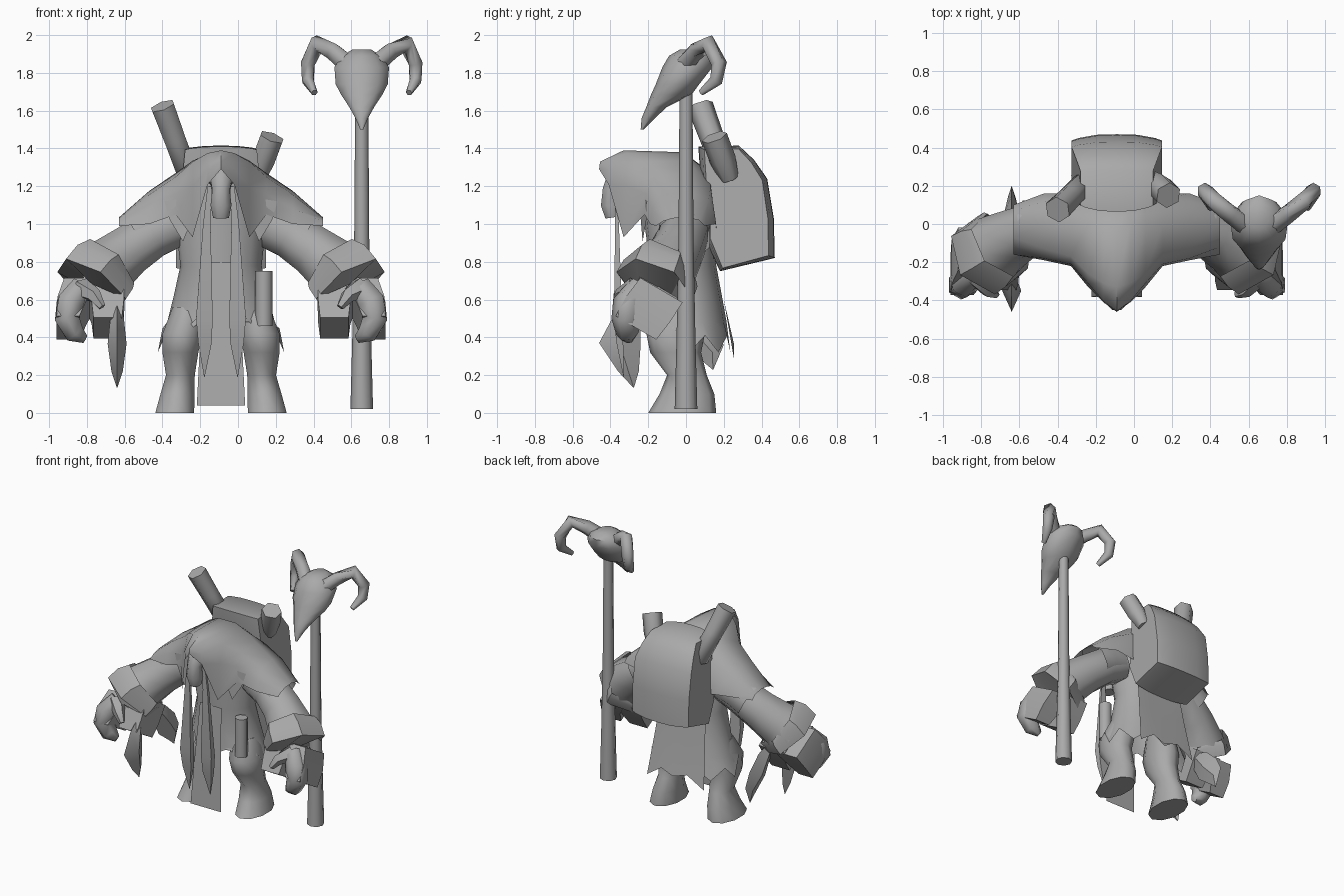
import bpy, bmesh, math
from mathutils import Vector

CX = -0.09  # symmetry plane of the figure

mat = bpy.data.materials.new("clay_grey")
mat.diffuse_color = (0.4, 0.4, 0.4, 1)


def loft(name, rings, closed=True, caps=True, angle=60):
    """Skin a list of equal-length point rings."""
    bm = bmesh.new()
    rows = [[bm.verts.new(p) for p in r] for r in rings]
    n = len(rows[0])
    for a, b in zip(rows, rows[1:]):
        for i in range(n if closed else n - 1):
            j = (i + 1) % n
            bm.faces.new((a[i], a[j], b[j], b[i]))
    if caps and closed:
        bm.faces.new(rows[0])
        bm.faces.new(rows[-1])
    bmesh.ops.remove_doubles(bm, verts=bm.verts, dist=0.0005)
    bmesh.ops.recalc_face_normals(bm, faces=bm.faces)
    me = bpy.data.meshes.new(name)
    bm.to_mesh(me)
    bm.free()
    me.materials.append(mat)
    me.shade_smooth()
    me.set_sharp_from_angle(angle=math.radians(angle))
    ob = bpy.data.objects.new(name, me)
    bpy.context.collection.objects.link(ob)
    return ob


def tube(name, path, n=6, flat=1.0, caps=True, angle=65):
    """Tube through (x, y, z, radius) points."""
    pts = [Vector(p[:3]) for p in path]
    rings = []
    for i, p in enumerate(path):
        t = (pts[min(i + 1, len(pts) - 1)] - pts[max(i - 1, 0)]).normalized()
        side = Vector((0, 1, 0)).cross(t)
        if side.length < 0.1:
            side = Vector((1, 0, 0))
        side.normalize()
        up = t.cross(side)
        rings.append([pts[i] + p[3] * (side * math.cos(a) + up * flat * math.sin(a))
                      for a in (2 * math.pi * (k + 0.5) / n for k in range(n))])
    return loft(name, rings, caps=caps, angle=angle)


def sided(side, path):
    """Offsets from the symmetry plane to world points."""
    return [(CX + side * p[0],) + tuple(p[1:]) for p in path]


def oval(z, rx, y0, y1, n=16, cx=CX):
    return [(cx + rx * math.sin(2 * math.pi * k / n),
             (y0 + y1) / 2 - (y1 - y0) / 2 * math.cos(2 * math.pi * k / n), z) for k in range(n)]


# Hooded cowl: arch profiles (y, z) from front hem to back hem, by sideways offset
arches = [
    (0.0, [(-.46, 1.29), (-.455, 1.33), (-.33, 1.39), (-.02, 1.38), (.12, 1.28), (.17, 1.0)]),
    (.07, [(-.41, 1.21), (-.405, 1.29), (-.31, 1.375), (0, 1.37), (.12, 1.27), (.17, 1.0)]),
    (.15, [(-.33, .93), (-.31, 1.2), (-.26, 1.33), (0, 1.335), (.13, 1.23), (.17, .99)]),
    (.24, [(-.22, 1.05), (-.21, 1.16), (-.17, 1.25), (0, 1.27), (.13, 1.2), (.16, .98)]),
    (.38, [(-.19, 1.0), (-.18, 1.08), (-.13, 1.155), (0, 1.175), (.12, 1.13), (.16, 1.0)]),
    (.54, [(-.16, .99), (-.12, 1.015), (-.07, 1.03), (0, 1.035), (.07, 1.02), (.1, .99)])]
cols = [(-s, a) for s, a in reversed(arches[1:])] + arches
loft("cowl", [[(CX + s, y, z) for y, z in a] for s, a in cols], closed=False)

# Face with snout under the hood
tube("face", [(CX, -.27, 1.27, .09), (CX, -.36, 1.26, .07), (CX, -.395, 1.18, .05),
              (CX, -.395, 1.1, .06), (CX, -.385, 1.035, .045)], n=8)

# Robe body with a ragged hem that is short in front and long behind
hem = []
for k, p in enumerate(oval(.36, .335, -.2, .235)):
    front = math.cos(2 * math.pi * k / 16)
    z = .37 + max(front, 0) * .1 + (.04 if k % 2 else -.05)
    hem.append((p[0], p[1], z))
loft("robe", [oval(1.28, .16, -.2, .12), oval(1.0, .24, -.22, .15), oval(.78, .215, -.19, .16),
              oval(.62, .25, -.2, .19), oval(.48, .285, -.2, .215), hem], caps=False)

# Front and back cloth panels
loft("front_cloth", [[(CX - w, y, z), (CX + w, y, z)] for w, y, z in
                     ((.09, -.2, .8), (.11, -.235, .4), (.128, -.26, .04))], closed=False)
loft("back_cloth", [[(CX + s * w, y, z + dz) for s, dz in ((-1, 0), (-.4, d), (.1, d / 2), (.5, d), (1, 0))]
                    for w, y, z, d in ((.19, .16, .85, 0), (.21, .2, .6, 0), (.24, .255, .28, .08))],
     closed=False)

for side, nm in ((-1, "left"), (1, "right")):
    # Long braids in front
    tube(nm + "_braid", sided(side, [(.06, -.37, 1.2, .015), (.075, -.365, 1.0, .028),
                                     (.088, -.36, .5, .062), (.085, -.35, .37, .05),
                                     (.088, -.33, .19, .002)]), n=4, flat=.5, angle=30)

    # Legs and boots
    loft(nm + "_leg", [oval(z, r, a, b, 10, CX + side * x) for x, z, r, a, b in
                       ((.17, .56, .09, -.14, .1), (.205, .42, .11, -.21, .1), (.215, .32, .1, -.19, .08),
                        (.215, .2, .08, -.1, .11), (.23, .1, .095, -.14, .15), (.245, 0, .108, -.2, .16))])

    # Shoulder under-cape with ragged points
    tube(nm + "_under_cape", sided(side, [(.26, .0, 1.0, .13), (.36, 0, .98, .14), (.455, -.01, .93, .145)]),
         n=8, caps=False)
    loft(nm + "_cape_point", [sided(side, r) for r in
                              ([(.12, -.24, 1.15), (.3, -.205, 1.12)], [(.15, -.24, 1.03), (.27, -.21, 1.02)],
                               [(.2, -.23, .91), (.2, -.23, .905)])], closed=False)

    # Sleeve, folded cuff and inner sleeve
    tube(nm + "_sleeve", sided(side, [(.24, .0, 1.0, .13), (.37, -.01, .94, .135), (.5, -.05, .85, .145),
                                      (.6, -.1, .77, .165), (.67, -.15, .7, .19)]), n=8)
    tube(nm + "_cuff", sided(side, [(.61, -.11, .77, .19), (.64, -.135, .74, .215), (.685, -.165, .675, .22),
                                    (.68, -.165, .68, .15)]), n=6, caps=False, angle=40)
    # Box sections (offset, y, z, half thickness, half width) swept across the slanted wrist
    slant = Vector((0, .86, -.5))

    def box(name, secs):
        rings = []
        for s, y, z, t, w in secs:
            c = Vector((CX + side * s, y, z))
            rings.append([c + Vector((a * t, 0, 0)) + slant * (b * w)
                          for a, b in ((-1, -1), (1, -1), (1, 1), (-1, 1))])
        loft(name, rings, angle=55)

    box(nm + "_inner_sleeve", [(.62, -.13, .66, .11, .13), (.6, -.2, .53, .085, .12), (.6, -.25, .45, .075, .11)])
    box(nm + "_palm", [(.73, -.13, .65, .1, .13), (.785, -.2, .55, .08, .135), (.81, -.265, .45, .06, .125)])

    # Curled fingers and thumb
    tube(nm + "_fingers", sided(side, [(.74, -.25, .66, .07), (.8, -.31, .58, .08), (.815, -.32, .5, .075),
                                       (.775, -.31, .42, .06), (.72, -.3, .39, .025)]), n=6)
    tube(nm + "_thumb", sided(side, [(.74, -.27, .66, .06), (.67, -.35, .62, .04), (.63, -.37, .56, .02)]), n=5)

# Backpack: side profile skinned across its width, pinched at the top
prof = [(.065, 1.41), (.28, 1.415), (.36, 1.34), (.43, 1.24), (.465, 1.03), (.47, .82), (.18, .75), (.1, .92)]
rings = []
for f in (-1, -.85, -.45, 0, .45, .85, 1):
    k = abs(f) ** 3
    rings.append([(CX + f * (.19 if z > 1.39 else .215 if z > 1.3 else .237), y + (.265 - y) * .16 * k,
                   z + (1.08 - z) * .05 * k) for y, z in prof])
loft("backpack", rings, angle=62)
tube("left_bedroll", [(-.4, .075, 1.625, .07), (-.335, .14, 1.45, .065), (-.26, .215, 1.25, .065),
                      (-.25, .225, 1.22, .03)], n=6)
tube("right_bedroll", [(.18, .15, 1.46, .07), (.135, .195, 1.34, .07), (.1, .23, 1.24, .05)], n=6)

# Scroll case on the belt
loft("scroll_case", [oval(z, .046, -.2, -.11, 8, .137) for z in (.46, .75)])

# Feather charms hanging from the left hand
X = -.64
for nm, pts in (("front_feather", [(-.24, .62, -.22, .62, .01), (-.38, .52, -.24, .5, .035), (-.46, .37, -.24, .36, .05),
                                   (-.36, .22, -.25, .22, .03), (-.28, .135, -.275, .135, .002)]),
                ("back_feather", [(-.16, .62, -.14, .62, .01), (-.1, .48, .04, .56, .035), (-.04, .37, .15, .46, .04),
                                  (.08, .28, .2, .36, .02), (.14, .23, .145, .23, .002)])):
    loft(nm, [[(X, y0, z0), (X + w, (y0 + y1) / 2, (z0 + z1) / 2), (X, y1, z1),
               (X - w, (y0 + y1) / 2, (z0 + z1) / 2)] for y0, z0, y1, z1, w in pts], angle=30)

# Staff
SX = .655
loft("staff", [oval(z, r, -r, r, 8, SX) for z, r in ((.02, .06), (.4, .05), (.9, .04), (1.75, .034))])

# Animal skull in level slices from the snout tip to the crown
loft("skull", [oval(z, r, a, b, 10, SX) for z, r, a, b in
               ((1.5, .008, -.24, -.225), (1.56, .035, -.235, -.165), (1.62, .07, -.21, -.1),
                (1.685, .115, -.185, .03), (1.74, .145, -.16, .07), (1.83, .152, -.125, .14),
                (1.89, .11, -.09, .15), (1.925, .05, -.03, .1))])

# Curled horns
for side, nm in ((-1, "left"), (1, "right")):
    tube(nm + "_horn", [(SX + side * x, y, z, r) for x, y, z, r in
                        ((.08, .0, 1.85, .055), (.15, .05, 1.91, .05), (.235, .12, 1.955, .047),
                         (.285, .175, 1.85, .042), (.285, .16, 1.76, .035), (.25, .08, 1.695, .018))], n=6)
